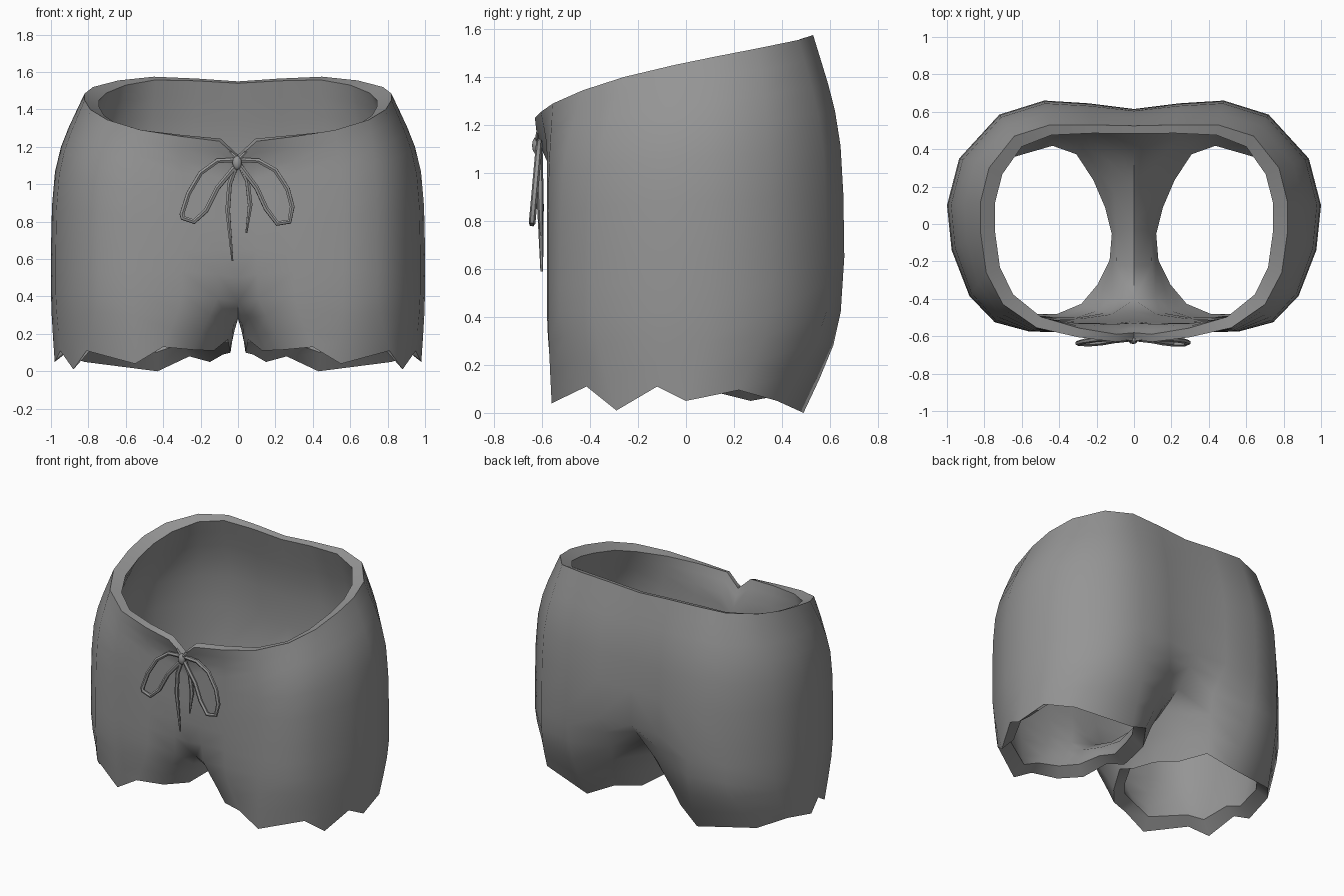
import bpy, math

if "Cube" in bpy.data.objects:
    bpy.data.objects.remove(bpy.data.objects["Cube"])

mat = bpy.data.materials.new("grey_cloth")
mat.diffuse_color = (0.3, 0.3, 0.3, 1)
mat.use_nodes = True
mat.node_tree.nodes["Principled BSDF"].inputs["Base Color"].default_value = mat.diffuse_color

# Half outlines, running from front centre round the side to back centre
WAIST = [(0, -.62, 1.14), (.1, -.63, 1.23), (.3, -.605, 1.255), (.52, -.555, 1.29),
         (.70, -.43, 1.345), (.79, -.26, 1.40), (.82, -.05, 1.45), (.82, .12, 1.485),
         (.775, .3, 1.52), (.64, .47, 1.555), (.45, .53, 1.575), (.22, .53, 1.565), (0, .525, 1.55)]
HIP = [(0, -.57), (.1, -.575), (.3, -.58), (.56, -.575), (.745, -.525), (.88, -.385), (.975, -.14),
       (1.0, .1), (.935, .35), (.72, .585), (.48, .66), (.24, .645), (0, .615)]
# Ragged hem, closed round the inner thigh by the last three points
HEM = [(.13, -.36, .11), (.24, -.49, .115), (.4, -.56, .13), (.55, -.56, .04), (.81, -.415, .11),
       (.88, -.29, .01), (.95, -.12, .11), (.98, 0, .05), (.95, .22, .095), (.82, .38, .05),
       (.43, .49, .0), (.26, .43, .08), (.15, .27, .05),
       (.08, .11, .09), (.04, -.05, .10), (.055, -.21, .17)]
SADDLE = [(0, .25, .34), (0, -.02, .28), (0, -.25, .285)]
ARC, LEG = len(WAIST), len(HEM)


def mix(a, b, t):
    return a + (b - a) * t


# Torso rings: (drop from waist to hip height, blend from waist to hip outline)
rings = []
for drop, w in [(0, 0), (.1, .22), (.22, .48), (.34, .7), (.5, .88), (.72, .97), (1, 1)]:
    ring = []
    for i, (a, b) in enumerate(zip(WAIST, HIP)):
        k = min(1, w * 2) if i < 3 else w
        ring.append((mix(a[0], b[0], k), mix(a[1], b[1], k), mix(a[2], .65, drop)))
    rings.append(ring)
# Crotch ring, closed by the saddle curve
crotch = [(x, y, .42) for x, y in HIP]
crotch[0], crotch[1] = (0, -.47, .37), (.11, -.545, .39)
crotch[-3:] = [(.46, .645, .42), (.18, .58, .43), (0, .45, .46)]
mid = [tuple(mix(p, q, .5) for p, q in zip(a, b)) for a, b in zip(rings[-1], crotch)]
mid[0], mid[-1] = (0, -.55, .50), (0, .56, .58)
rings += [mid, crotch + SADDLE]
top = rings[-1]
# Leg rings down to the hem: (drop, outer blend, inner thigh blend)
for f, w, v in [(.33, .2, .45), (.67, .58, .78), (1, 1, 1)]:
    ring = []
    for i, (a, b) in enumerate(zip(top, HEM)):
        k = v if i == 0 or i >= ARC - 1 else (w + v) / 2 if i in (1, ARC - 2) else w
        ring.append((mix(a[0], b[0], k), mix(a[1], b[1], k), mix(a[2], b[2], f)))
    rings.append(ring)

verts, faces, starts = [], [], []
for r in rings:
    starts.append(len(verts))
    verts += r
for u, l, hi, lo in zip(rings, rings[1:], starts, starts[1:]):
    closed = len(u) == LEG
    for i in range(LEG if closed else ARC - 1):
        j = (i + 1) % LEG if closed else i + 1
        faces.append((lo + i, lo + j, hi + j, hi + i))

me = bpy.data.meshes.new("shorts")
me.from_pydata(verts, [], faces)
me.materials.append(mat)
shorts = bpy.data.objects.new("shorts", me)
bpy.context.collection.objects.link(shorts)
# Cloth is thinner at the front and back of the waist
group = shorts.vertex_groups.new(name="thickness")
for i, (x, y, z) in enumerate(verts):
    side = .5 + .5 * min(1, x / .75) ** 2
    group.add([i], mix(.95, side, min(1, max(0, (z - .5) / .5))), 'REPLACE')
m = shorts.modifiers.new("mirror", 'MIRROR')
m.merge_threshold = .001
s = shorts.modifiers.new("cloth_thickness", 'SOLIDIFY')
s.thickness = .085
s.offset = -1
s.vertex_group = "thickness"


def smooth(ob, angle):
    bpy.ops.object.select_all(action='DESELECT')
    ob.select_set(True)
    bpy.context.view_layer.objects.active = ob
    bpy.ops.object.shade_smooth_by_angle(angle=math.radians(angle))


bpy.ops.object.select_all(action='DESELECT')
shorts.select_set(True)
bpy.context.view_layer.objects.active = shorts
bpy.ops.object.modifier_apply(modifier="mirror")
outer_count = len(shorts.data.vertices)
outer_hem = [min((abs(abs(v.co.x) - h[0]) + abs(v.co.y - h[1]) + abs(v.co.z - h[2])) for h in HEM) < .001
             for v in shorts.data.vertices]
bpy.ops.object.modifier_apply(modifier="cloth_thickness")
# Inner hem edge sits higher, so the rim slopes up into the leg
for i, v in enumerate(shorts.data.vertices):
    if i >= outer_count and outer_hem[i - outer_count]:
        v.co.z = mix(v.co.z, .10, .4) + .04
smooth(shorts, 60)


# Drawstring cords: points are (x, y, z, thickness factor)
def cord(name, pts, radius=.014):
    cu = bpy.data.curves.new(name, 'CURVE')
    cu.dimensions = '3D'
    cu.bevel_depth = radius
    cu.bevel_resolution = 1
    cu.use_fill_caps = True
    sp = cu.splines.new('POLY')
    sp.points.add(len(pts) - 1)
    for p, (x, y, z, r) in zip(sp.points, pts):
        p.co = (x, y, z, 1)
        p.radius = r
    cu.materials.append(mat)
    ob = bpy.data.objects.new(name, cu)
    bpy.context.collection.objects.link(ob)
    bpy.ops.object.select_all(action='DESELECT')
    ob.select_set(True)
    bpy.context.view_layer.objects.active = ob
    bpy.ops.object.convert(target='MESH')
    smooth(bpy.context.object, 50)


def flat(points, z_top=1.12, lean=.09):
    # cords hang slightly away from the cloth
    return [(x, -.612 - lean * (z_top - z), z, 1) for x, z in points]


cord("bow_loop_right", flat([(.01, 1.13), (.11, 1.125), (.20, 1.075), (.265, .975), (.29, .88),
                             (.275, .80), (.21, .79), (.15, .87), (.10, .98), (.01, 1.10)]))
cord("bow_loop_left", flat([(-.01, 1.13), (-.11, 1.125), (-.20, 1.06), (-.265, .95), (-.30, .84),
                            (-.295, .82), (-.235, .80), (-.17, .86), (-.11, .98), (-.01, 1.10)]))
for name, pts in [("cord_end_left", [(-.01, 1.1), (-.045, 1.0), (-.055, .86), (-.03, .59)]),
                  ("cord_end_right", [(.01, 1.1), (.05, 1.02), (.065, .89), (.045, .74)])]:
    p = flat(pts, lean=-.02)
    p[-1] = p[-1][:3] + (.4,)
    cord(name, p)
# Cords running up the notch to the knot
for name, sx in [("notch_cord_right", 1), ("notch_cord_left", -1)]:
    cord(name, [(0, -.62, 1.13, 1), (sx * .04, -.615, 1.17, .8), (sx * .09, -.60, 1.21, .6)], .012)

# Knot
bpy.ops.mesh.primitive_uv_sphere_add(segments=10, ring_count=6, location=(-.005, -.62, 1.115))
knot = bpy.context.object
knot.name = "knot"
knot.scale = (.026, .022, .038)
knot.data.materials.append(mat)
smooth(knot, 60)
